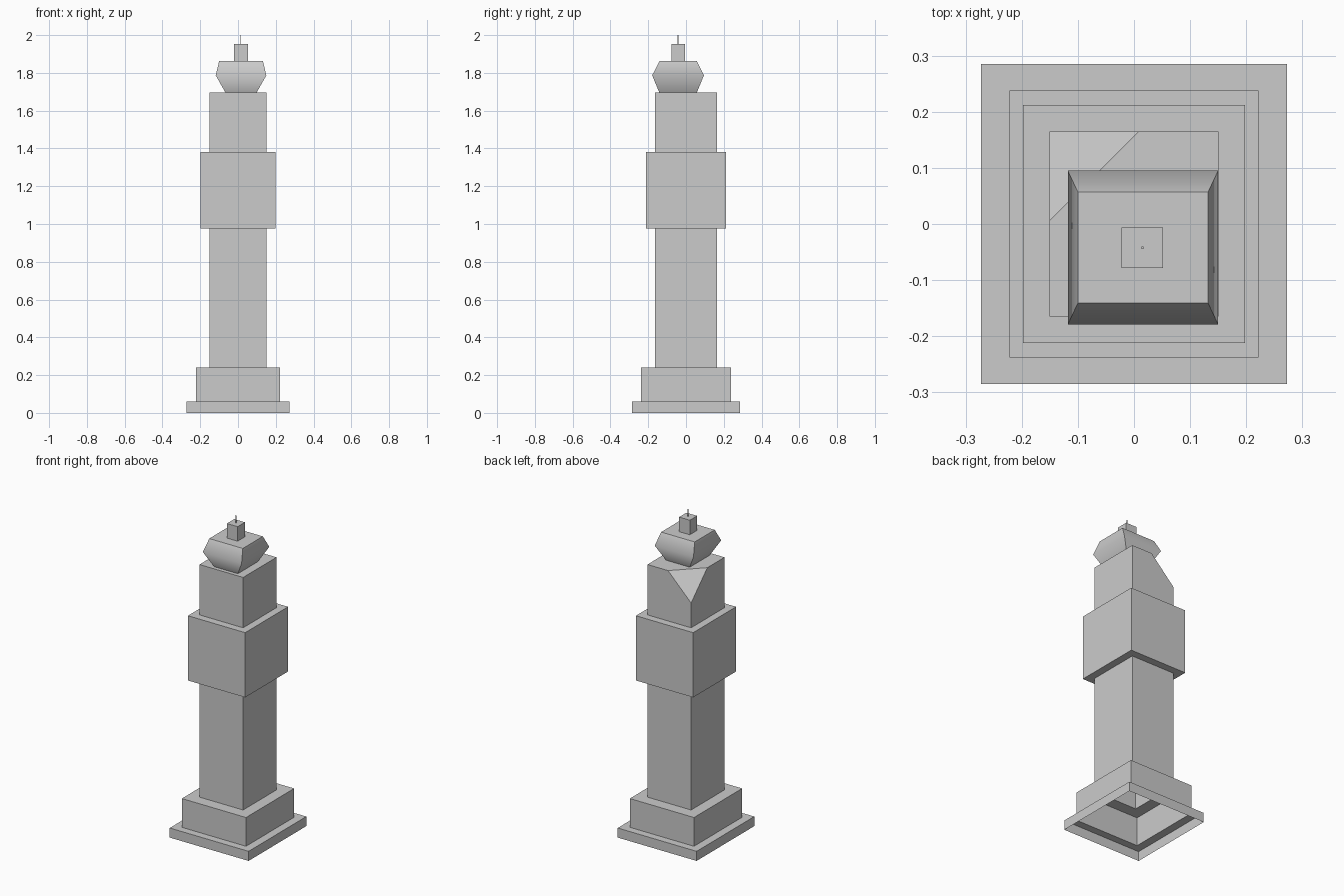
import bpy, bmesh, math
from mathutils import Vector

if "Cube" in bpy.data.objects:
    bpy.data.objects.remove(bpy.data.objects["Cube"])


def stacked_shell(name, rings, center=(0, 0), bottom=False, cut=None):
    """Skin rectangular rings (half x, half y, z) from bottom to top and cap the top."""
    bm = bmesh.new()
    cx, cy = center
    loops = [[bm.verts.new((cx + sx * hx, cy + sy * hy, z))
              for sx, sy in ((-1, -1), (1, -1), (1, 1), (-1, 1))]
             for hx, hy, z in rings]
    for a, b in zip(loops, loops[1:]):
        for i in range(4):
            j = (i + 1) % 4
            bm.faces.new((a[i], a[j], b[j], b[i]))
    bm.faces.new(loops[-1])
    if bottom:
        bm.faces.new(loops[0][::-1])
    if cut:
        point, normal = cut
        res = bmesh.ops.bisect_plane(
            bm, geom=bm.verts[:] + bm.edges[:] + bm.faces[:], dist=1e-6,
            plane_co=Vector(point), plane_no=Vector(normal).normalized(), clear_outer=True)
        edges = [e for e in res["geom_cut"] if isinstance(e, bmesh.types.BMEdge)]
        face = bmesh.ops.contextual_create(bm, geom=edges)["faces"][0]
        face.normal_update()
        if face.normal.dot(Vector(normal)) < 0:
            face.normal_flip()
    mesh = bpy.data.meshes.new(name)
    bm.to_mesh(mesh)
    bm.free()
    obj = bpy.data.objects.new(name, mesh)
    bpy.context.collection.objects.link(obj)
    return obj


# Stepped tower, open underneath, with the back left top corner sliced off
stacked_shell("tower", [
    (0.273, 0.285, 0.0), (0.273, 0.285, 0.06),
    (0.222, 0.238, 0.06), (0.222, 0.238, 0.24),
    (0.151, 0.165, 0.24), (0.151, 0.165, 0.975),
    (0.198, 0.212, 0.975), (0.198, 0.212, 1.38),
    (0.151, 0.165, 1.38), (0.151, 0.165, 1.695),
], cut=((-0.151, 0.165, 1.535), (-1, 1, 1)))

# Bulging crown, offset towards the front
crown = stacked_shell("crown", [
    (0.082, 0.099, 1.695), (0.134, 0.137, 1.787), (0.116, 0.099, 1.862),
], center=(0.016, -0.042), bottom=True)
bpy.context.view_layer.objects.active = crown
crown.select_set(True)
bpy.ops.object.shade_smooth_by_angle(angle=math.radians(56))

# Small block and thin mast on top
stacked_shell("cap_block", [(0.037, 0.036, 1.862), (0.037, 0.036, 1.953)],
              center=(0.015, -0.042), bottom=True)
stacked_shell("mast", [(0.0018, 0.0022, 1.953), (0.0018, 0.0022, 2.0)],
              center=(0.015, -0.042), bottom=True)
